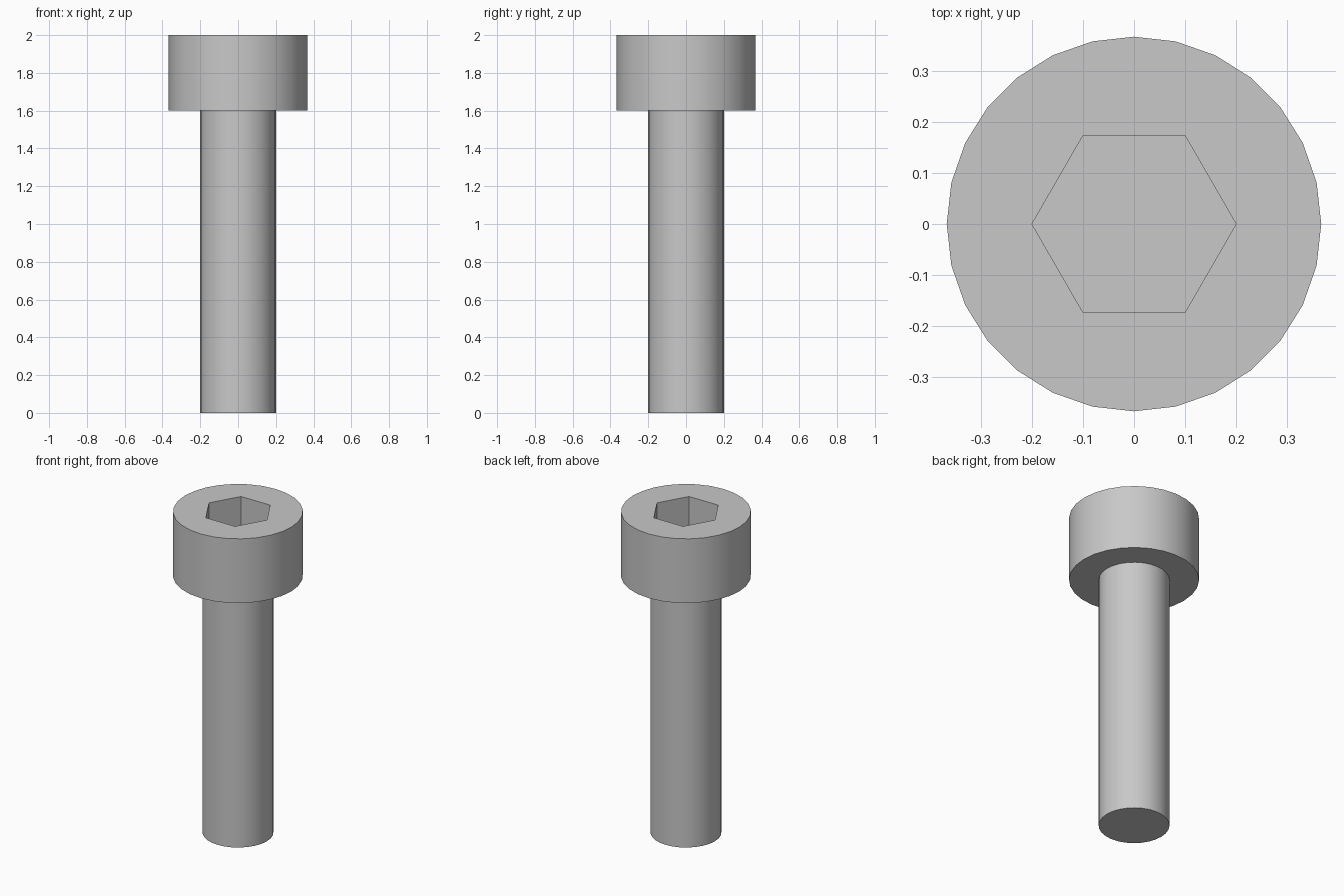
import bpy, bmesh
from math import cos, sin, tau, radians

cube = bpy.data.objects.get("Cube")
if cube:
    bpy.data.objects.remove(cube)

HEAD_R, SHAFT_R, SOCKET_R = 0.367, 0.2, 0.2
TOP, COLLAR, SOCKET_FLOOR = 2.0, 1.6, 1.8
SIDES = 28

steel = bpy.data.materials.new("grey steel")
steel.use_nodes = True
grey = (0.58, 0.58, 0.58, 1)
steel.diffuse_color = grey
steel.node_tree.nodes["Principled BSDF"].inputs["Base Color"].default_value = grey


def ring(bm, radius, z, sides):
    """Closed loop of vertices and its edges."""
    verts = [bm.verts.new((radius * cos(tau * i / sides), radius * sin(tau * i / sides), z))
             for i in range(sides)]
    edges = [bm.edges.new((verts[i - 1], verts[i])) for i in range(sides)]
    return verts, edges


def wall(bm, lower, upper):
    for i in range(len(lower)):
        bm.faces.new((lower[i - 1], lower[i], upper[i], upper[i - 1]))


def annulus(bm, outer, inner):
    bmesh.ops.triangle_fill(bm, use_beauty=True, edges=outer + inner)


def finish(bm, name):
    bmesh.ops.recalc_face_normals(bm, faces=bm.faces)
    mesh = bpy.data.meshes.new(name)
    bm.to_mesh(mesh)
    bm.free()
    mesh.materials.append(steel)
    obj = bpy.data.objects.new(name, mesh)
    bpy.context.collection.objects.link(obj)
    return obj


# One closed skin: shaft, collar underside, head, top face and hex socket
bm = bmesh.new()
tip, _ = ring(bm, SHAFT_R, 0, SIDES)
neck, neck_edges = ring(bm, SHAFT_R, COLLAR, SIDES)
under, under_edges = ring(bm, HEAD_R, COLLAR, SIDES)
rim, rim_edges = ring(bm, HEAD_R, TOP, SIDES)
mouth, mouth_edges = ring(bm, SOCKET_R, TOP, 6)
floor, _ = ring(bm, SOCKET_R, SOCKET_FLOOR, 6)

bm.faces.new(tip)
wall(bm, tip, neck)
annulus(bm, under_edges, neck_edges)
wall(bm, under, rim)
annulus(bm, rim_edges, mouth_edges)
wall(bm, floor, mouth)
bm.faces.new(floor)
bolt = finish(bm, "socket_head_bolt")

# Smooth round walls, crisp rims and socket
bpy.ops.object.select_all(action='DESELECT')
bolt.select_set(True)
bpy.context.view_layer.objects.active = bolt
bpy.ops.object.shade_smooth_by_angle(angle=radians(30))
